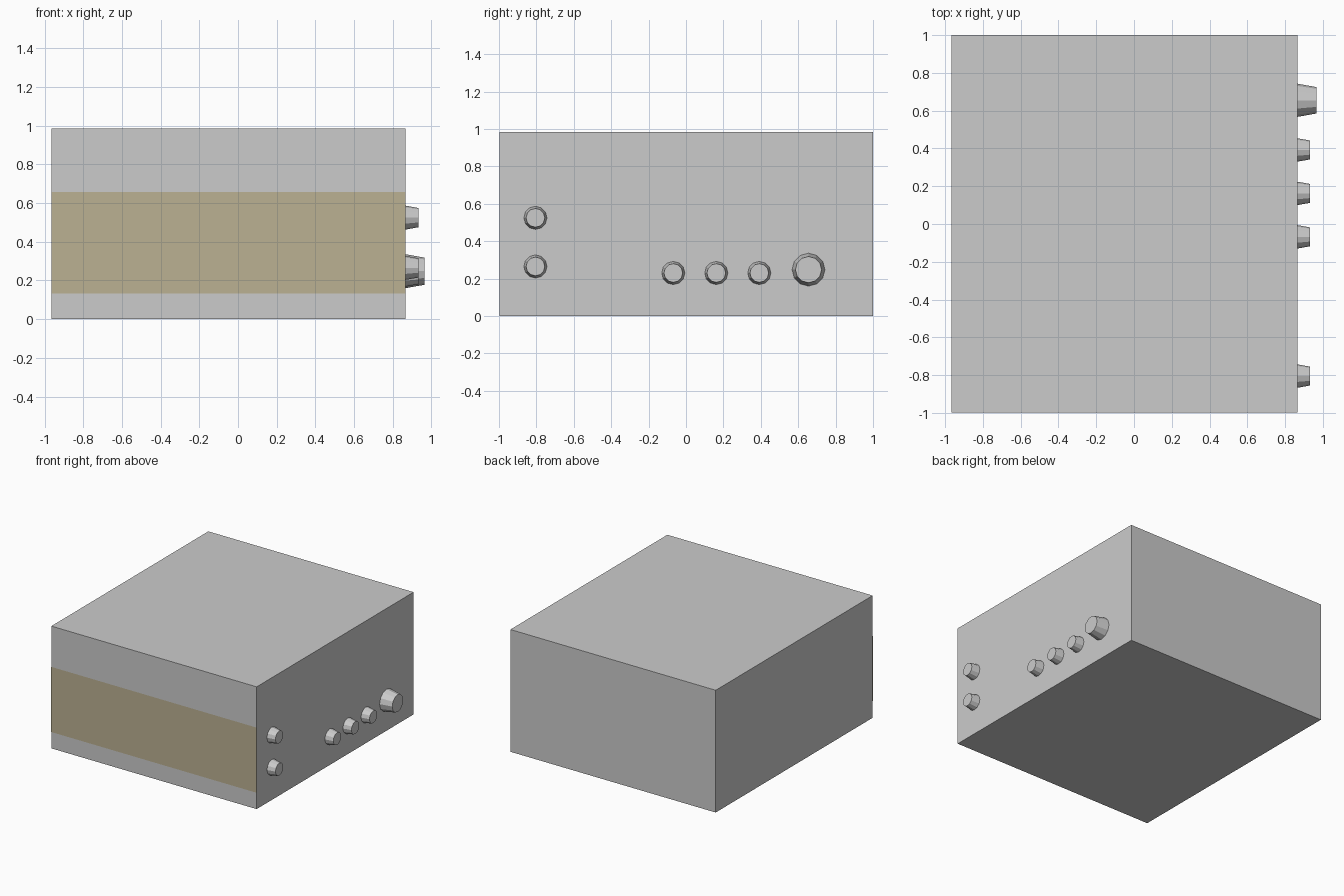
import bpy
import math

if "Cube" in bpy.data.objects:
    bpy.data.objects.remove(bpy.data.objects["Cube"])


def slab(name, x0, x1, y0, y1, z0, z1):
    bpy.ops.mesh.primitive_cube_add(size=1, location=((x0 + x1) / 2, (y0 + y1) / 2, (z0 + z1) / 2))
    ob = bpy.context.object
    ob.name = name
    ob.scale = (x1 - x0, y1 - y0, z1 - z0)
    bpy.ops.object.transform_apply(location=False, rotation=False, scale=True)
    return ob


def knob(name, y, z, base_r, tip_r, depth):
    bpy.ops.mesh.primitive_cone_add(vertices=12, radius1=base_r, radius2=tip_r, depth=depth,
                                    location=(RIGHT + depth / 2, y, z),
                                    rotation=(0, math.pi / 2, 0))
    bpy.context.object.name = name


LEFT, RIGHT, HEIGHT = -0.965, 0.865, 0.985

# Plain box cabinet
slab("cabinet", LEFT, RIGHT, -0.998, 1.0, 0, HEIGHT)

# Tan band across the front, sitting flush on the cabinet
bpy.ops.mesh.primitive_plane_add(size=1, location=((LEFT + RIGHT) / 2, -1.0, 0.395),
                                 rotation=(math.pi / 2, 0, 0))
band = bpy.context.object
band.name = "front_band"
band.scale = (RIGHT - LEFT, 0.525, 1)
tan = bpy.data.materials.new("tan")
tan.diffuse_color = (0.50, 0.44, 0.29, 1)
tan.use_nodes = True
tan.node_tree.nodes["Principled BSDF"].inputs["Base Color"].default_value = tan.diffuse_color
band.data.materials.append(tan)

# Control knobs on the right side
small = [(-0.805, 0.265), (-0.805, 0.525), (-0.068, 0.23), (0.162, 0.23), (0.392, 0.23)]
for i, (y, z) in enumerate(small):
    knob(f"small_knob_{i + 1}", y, z, 0.062, 0.05, 0.067)
knob("large_knob", 0.655, 0.248, 0.088, 0.07, 0.1)
